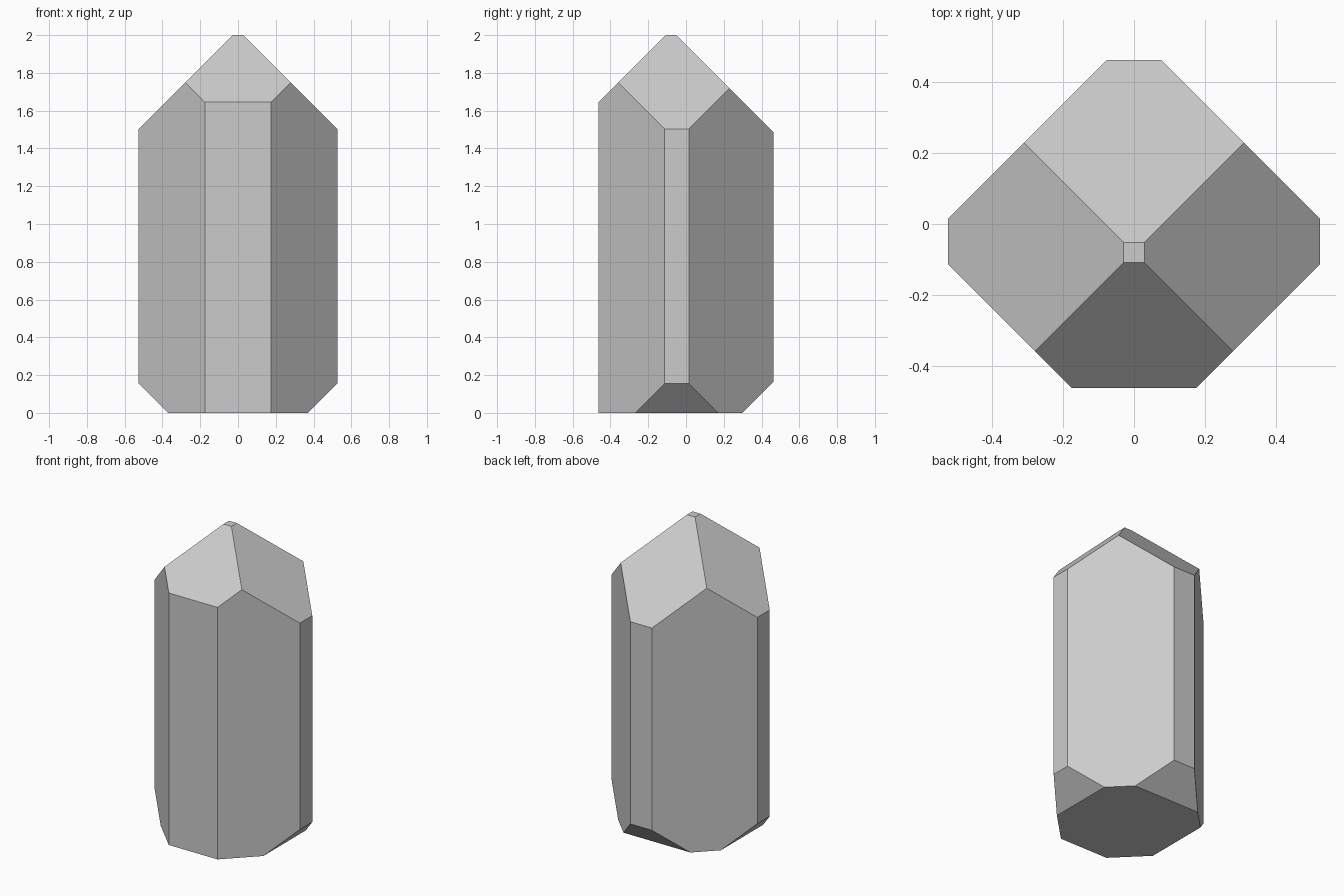
import bpy, bmesh
from mathutils import Vector

if "Cube" in bpy.data.objects:
    bpy.data.objects.remove(bpy.data.objects["Cube"])

HX, HY, TOP = 0.526, 0.463, 2.0

# Block enclosing the crystal
bm = bmesh.new()
bmesh.ops.create_cube(bm, size=1.0)
for v in bm.verts:
    v.co = Vector((v.co.x * 2 * HX, v.co.y * 2 * HY, (v.co.z + 0.5) * TOP))


def cut(normal, d):
    """Slice away everything beyond the plane normal . p = d and cap it."""
    n = Vector(normal)
    geom = bm.verts[:] + bm.edges[:] + bm.faces[:]
    res = bmesh.ops.bisect_plane(bm, geom=geom, dist=1e-6, plane_co=n * (d / n.length_squared),
                                 plane_no=n, clear_outer=True)
    edges = [e for e in res["geom_cut"] if isinstance(e, bmesh.types.BMEdge)]
    bmesh.ops.contextual_create(bm, geom=edges)


for s in (-1, 1):
    cut((s, 1, 0), 0.541)     # back diagonal sides
    cut((s, -1, 0), 0.639)    # front diagonal sides
    cut((s, 0, 1), 2.029)     # left and right tip facets
    cut((s, 0, -1), 0.371)    # left and right base chamfers
cut((0, -1, 1), 2.109)        # front tip facet
cut((0, 1, 1), 1.948)         # back tip facet
cut((0, 1, -1), 0.299)        # back base chamfer

bmesh.ops.recalc_face_normals(bm, faces=bm.faces[:])
mesh = bpy.data.meshes.new("crystal")
bm.to_mesh(mesh)
bm.free()
bpy.context.collection.objects.link(bpy.data.objects.new("crystal", mesh))
